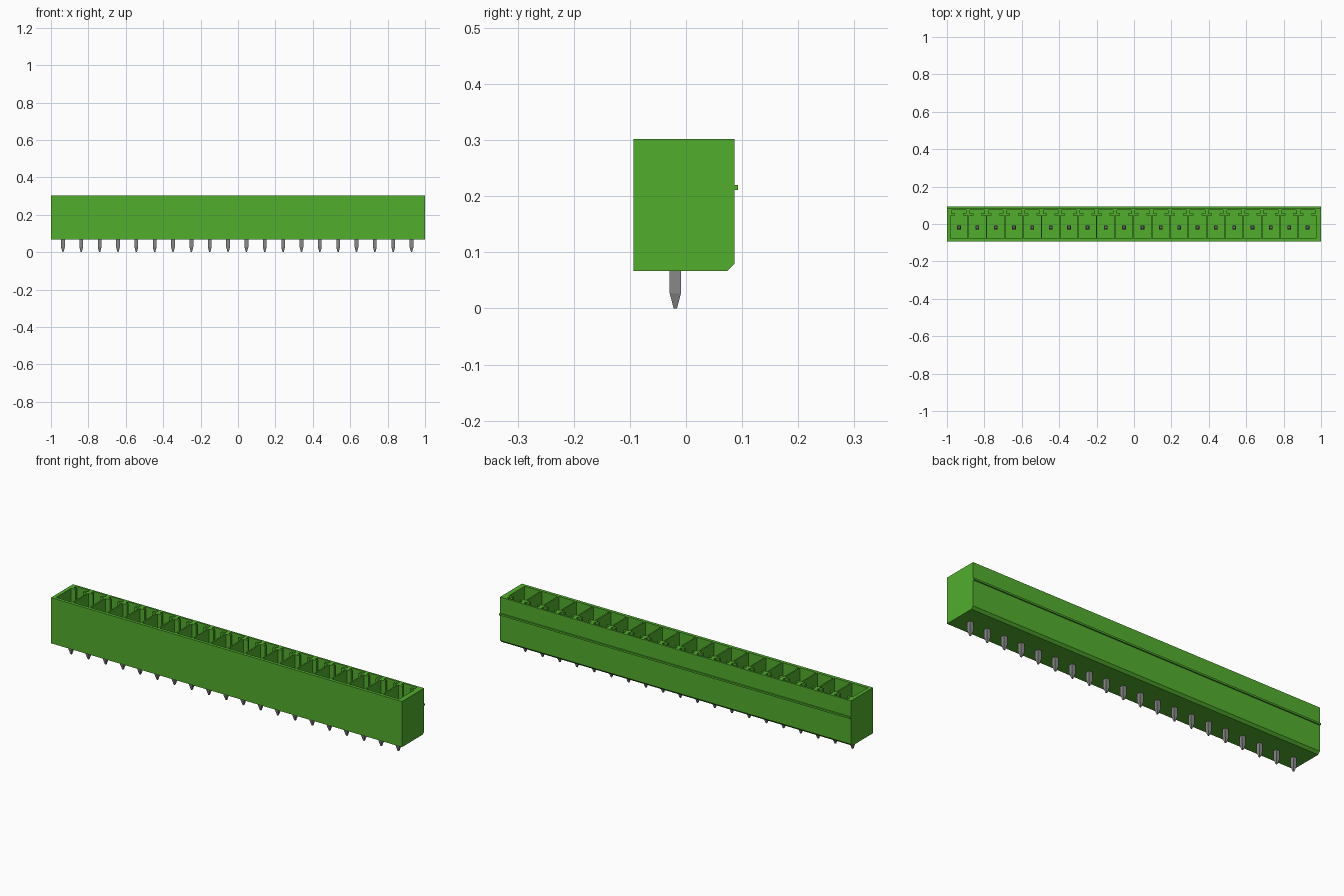
import bpy, bmesh

if "Cube" in bpy.data.objects:
    bpy.data.objects.remove(bpy.data.objects["Cube"], do_unlink=True)

COUNT, PITCH, OFFSET = 20, 0.0981, -0.004
PIN_Y = -0.019
BOTTOM, TOP, FLOOR = 0.067, 0.302, 0.105
centres = [OFFSET + (i - (COUNT - 1) / 2) * PITCH for i in range(COUNT)]


def material(name, rgb):
    m = bpy.data.materials.new(name)
    m.use_nodes = True
    m.diffuse_color = (*rgb, 1)
    bsdf = next(n for n in m.node_tree.nodes if n.type == 'BSDF_PRINCIPLED')
    bsdf.inputs["Base Color"].default_value = (*rgb, 1)
    return m


green = material("green plastic", (0.084, 0.423, 0.027))
grey = material("grey metal", (0.25, 0.25, 0.25))


def loft(bm, rings):
    """Join equal-length rings of points into one closed solid."""
    rows = [[bm.verts.new(p) for p in ring] for ring in rings]
    n = len(rows[0])
    for a, b in zip(rows, rows[1:]):
        for i in range(n):
            bm.faces.new((a[i], a[(i + 1) % n], b[(i + 1) % n], b[i]))
    bm.faces.new(rows[0][::-1])
    bm.faces.new(rows[-1])


def make(name, bm, mat):
    bmesh.ops.recalc_face_normals(bm, faces=bm.faces)
    mesh = bpy.data.meshes.new(name)
    bm.to_mesh(mesh)
    bm.free()
    mesh.materials.append(mat)
    ob = bpy.data.objects.new(name, mesh)
    bpy.context.collection.objects.link(ob)
    return ob


def along_x(profile):
    """Extrude a (y, z) profile over the full length."""
    bm = bmesh.new()
    loft(bm, [[(x, y, z) for y, z in profile] for x in (-1, 1)])
    return bm


# Housing block with a chamfered lower back edge
housing = make("housing", along_x([
    (-0.094, BOTTOM), (0.074, BOTTOM), (0.086, 0.079),
    (0.086, TOP), (-0.094, TOP)]), green)

# Contact wells: square pocket with a T-shaped key slot behind it
half = [(0.0455, -0.078), (0.0455, 0.045), (0.021, 0.045),
        (0.021, 0.057), (0.039, 0.057), (0.039, 0.076)]
outline = half + [(-x, y) for x, y in reversed(half)]
bm = bmesh.new()
for cx in centres:
    loft(bm, [[(cx + x, y, z) for x, y in outline] for z in (FLOOR, TOP + 0.05)])
cutter = make("well_cutter", bm, green)
cutter.hide_render = True

# Cut the wells and keep the result as the housing mesh
mod = housing.modifiers.new("wells", 'BOOLEAN')
mod.operation = 'DIFFERENCE'
mod.solver = 'EXACT'
mod.object = cutter
depsgraph = bpy.context.evaluated_depsgraph_get()
cut_mesh = bpy.data.meshes.new_from_object(housing.evaluated_get(depsgraph))
housing.modifiers.clear()
housing.data = cut_mesh
bpy.data.objects.remove(cutter, do_unlink=True)

# Thin latch rib along the back
make("latch_rib", along_x([
    (0.085, 0.211), (0.093, 0.211), (0.093, 0.220), (0.085, 0.220)]), green)

# Square pins tapered at both ends
for i, cx in enumerate(centres):
    bm = bmesh.new()
    loft(bm, [[(cx + sx * r, PIN_Y + sy * r, z)
               for sx, sy in ((-1, -1), (1, -1), (1, 1), (-1, 1))]
              for r, z in ((0.003, 0), (0.010, 0.027), (0.010, 0.235), (0.006, 0.250))])
    make(f"pin_{i + 1}", bm, grey)
